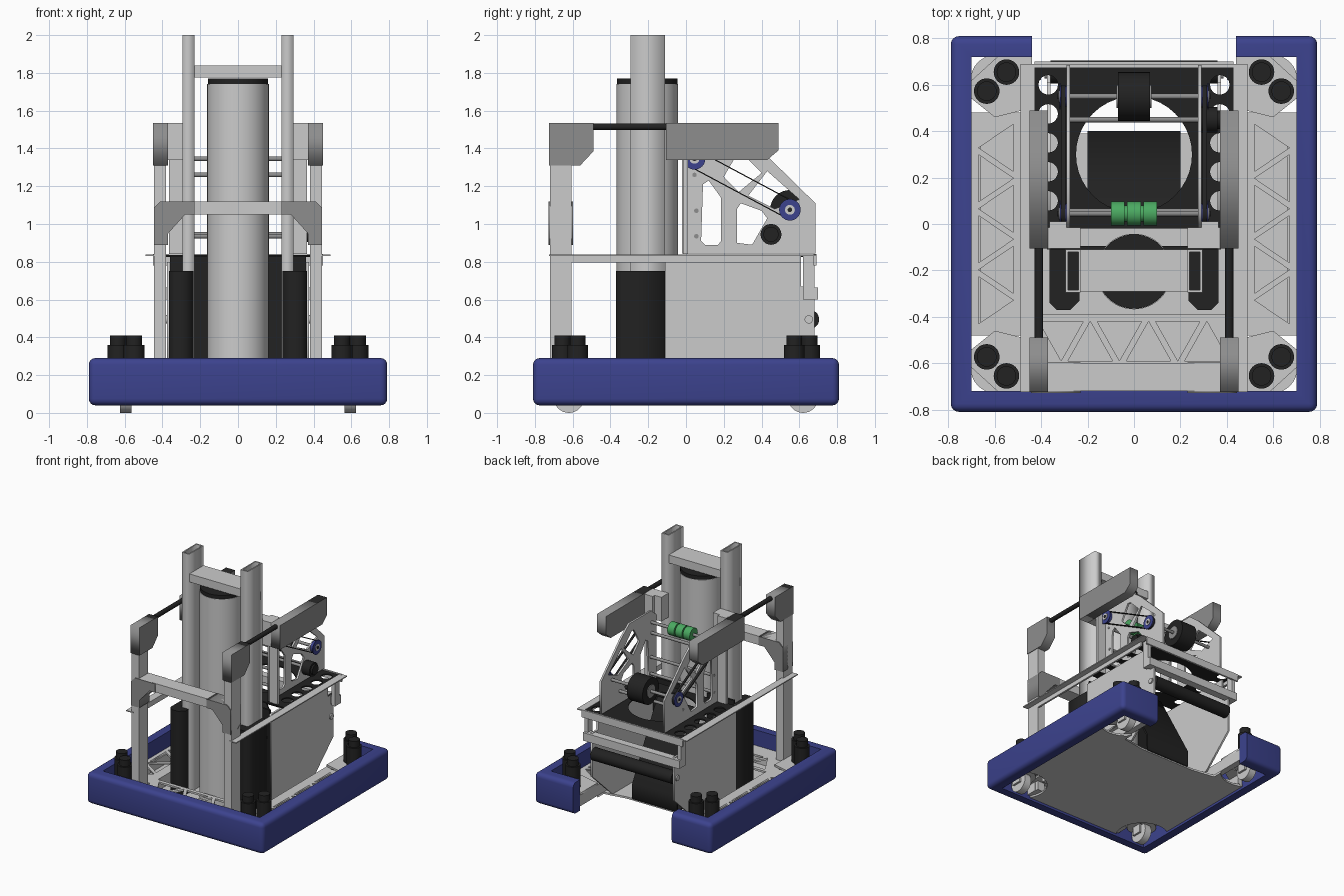
import bpy, bmesh
from math import cos, sin, pi, atan2, hypot, radians
from mathutils import Vector, Matrix

if "Cube" in bpy.data.objects:
    bpy.data.objects.remove(bpy.data.objects["Cube"])

def mat(name, c):
    m = bpy.data.materials.new(name)
    m.diffuse_color = (*c, 1)
    m.use_nodes = True
    m.node_tree.nodes["Principled BSDF"].inputs["Base Color"].default_value = m.diffuse_color
    return m

BLUE = mat("blue", (.045, .055, .27))
BLACK = mat("black", (.016, .016, .016))
GREEN = mat("green", (.07, .4, .12))
DARK = mat("dark_grey", (.27, .27, .27))

def add(name, me, m=None, smooth=False):
    ob = bpy.data.objects.new(name, me)
    bpy.context.collection.objects.link(ob)
    if m:
        me.materials.append(m)
    if smooth:
        me.shade_smooth()
        me.set_sharp_from_angle(angle=radians(35))
    return ob

def box(name, x0, x1, y0, y1, z0, z1, m=None):
    bm = bmesh.new()
    bmesh.ops.create_cube(bm, size=1)
    bmesh.ops.scale(bm, vec=(abs(x1 - x0), abs(y1 - y0), abs(z1 - z0)), verts=bm.verts)
    bmesh.ops.translate(bm, vec=((x0 + x1) / 2, (y0 + y1) / 2, (z0 + z1) / 2), verts=bm.verts)
    me = bpy.data.meshes.new(name)
    bm.to_mesh(me)
    return add(name, me, m)

# thin plate: outline plus holes, extruded along the axis from a to b
def plate(name, loops, axis, a, b, m=None):
    a, b = sorted((a, b))
    cu = bpy.data.curves.new(name, 'CURVE')
    cu.dimensions, cu.fill_mode, cu.extrude = '2D', 'BOTH', (b - a) / 2
    for pts in loops:
        sp = cu.splines.new('POLY')
        sp.points.add(len(pts) - 1)
        for p, q in zip(sp.points, pts):
            p.co = (q[0], q[1], 0, 1)
        sp.use_cyclic_u = True
    tmp = bpy.data.objects.new("tmp", cu)
    bpy.context.collection.objects.link(tmp)
    dg = bpy.context.evaluated_depsgraph_get()
    me = bpy.data.meshes.new_from_object(tmp.evaluated_get(dg))
    bpy.data.objects.remove(tmp)
    bm = bmesh.new()
    bm.from_mesh(me)
    bmesh.ops.remove_doubles(bm, verts=bm.verts, dist=1e-5)
    c = (a + b) / 2
    for v in bm.verts:
        u, w, d = v.co
        v.co = {'x': (c + d, u, w), 'y': (u, c - d, w), 'z': (u, w, c + d)}[axis]
    bmesh.ops.recalc_face_normals(bm, faces=bm.faces)
    bm.to_mesh(me)
    me.name = name
    me.materials.clear()
    return add(name, me, m)

def cyl(name, r, p, q, m=None, n=32):
    p, q = Vector(p), Vector(q)
    bm = bmesh.new()
    bmesh.ops.create_cone(bm, cap_ends=True, segments=n, radius1=r, radius2=r, depth=(q - p).length)
    rot = Vector((0, 0, 1)).rotation_difference(q - p).to_matrix().to_4x4()
    bmesh.ops.transform(bm, matrix=Matrix.Translation((p + q) / 2) @ rot, verts=bm.verts)
    me = bpy.data.meshes.new(name)
    bm.to_mesh(me)
    return add(name, me, m, True)

def arc(cx, cy, r, a0, a1, n=12):
    return [(cx + r * cos(a0 + (a1 - a0) * i / n), cy + r * sin(a0 + (a1 - a0) * i / n)) for i in range(n + 1)]

def circle(cx, cy, r, n=32):
    return arc(cx, cy, r, 0, 2 * pi * (n - 1) / n, n - 1)

def rect(u0, u1, v0, v1):
    return [(u0, v0), (u1, v0), (u1, v1), (u0, v1)]

# alternating triangular pockets along u
def zigzag(u0, u1, v0, v1, n, swap=False):
    d, out = (u1 - u0) / (n + 1), []
    for i in range(n):
        a, b = (v0, v1) if i % 2 else (v1, v0)
        s = u0 + d * i
        t = [(s + .03, a), (s + 2 * d - .03, a), (s + d, b)]
        out.append([(q, p) for p, q in t] if swap else t)
    return out

# bumper with rounded outer edges
half = [(.79, -.81), (.79, .81), (.44, .81), (.44, .72), (.7, .72), (.7, -.72)]
bump = plate("bumper", [half + [(-x, y) for x, y in reversed(half)]], 'z', .04, .29, BLUE)
bm = bmesh.new()
bm.from_mesh(bump.data)
bmesh.ops.dissolve_limit(bm, angle_limit=.02, verts=bm.verts, edges=bm.edges)
out = lambda v: abs(v.co.x) > .78 or abs(v.co.y) > .8
es = [e for e in bm.edges if out(e.verts[0]) and out(e.verts[1])
      and not all(abs(v.co.x) < .5 for v in e.verts) and e.calc_face_angle(0) > .5]
bmesh.ops.bevel(bm, geom=es, offset=.035, segments=4, profile=.5, affect='EDGES')
bm.to_mesh(bump.data)
bump.data.shade_smooth()
bump.data.set_sharp_from_angle(angle=radians(35))

# belly pan with wheel cutouts and intake notch
k = .2
a1 = atan2(.173, .1)
right = (arc(.6, -.62, k, pi + atan2(.1, .173), a1 - 2 * pi + 2 * pi, 14)
         + arc(.6, .62, k, -a1, -pi + atan2(.12, .16), 10) + [(.44, .42), (.25, .39)])
plate("belly_pan", [right + [(-x, y) for x, y in reversed(right)]], 'z', .06, .075)

# frame plates and rails
plate("front_truss", [rect(-.48, .48, -.72, -.39)] + zigzag(-.44, .44, -.59, -.42, 6), 'z', .15, .165)
box("front_rail", -.45, .45, -.72, -.63, .075, .15)
for s in (-1, 1):
    sx = lambda pts: [(s * x, y) for x, y in pts]
    plate("side_truss", [rect(s * .49, s * .7, -.48, .48)] + zigzag(-.46, .46, s * .52, s * .67, 6, True), 'z', .15, .165)
    box("outer_rail", s * .66, s * .7, -.44, .44, .075, .15)
    box("inner_rail", s * .44, s * .49, -.5, .72, .075, .165)
    # drive modules
    for t in (-1, 1):
        plate("module_plate", [[(s * x, t * y) for x, y in
              [(.44, .72), (.59, .72), (.7, .62), (.7, .54), (.6, .46), (.44, .5)]]], 'z', .165, .18)
        for mx, my in ((.55, .655), (.635, .573)):
            cyl("drive_motor", .055, (s * mx, t * my, .18), (s * mx, t * my, .36), BLACK)
            cyl("motor_cap", .042, (s * mx, t * my, .36), (s * mx, t * my, .41), BLACK)
        cyl("module_housing", .11, (s * .595, t * .62, .13), (s * .595, t * .62, .165))
        cyl("wheel", .08, (s * .565, t * .62, .08), (s * .625, t * .62, .08))
        for d in (-.045, .045):
            box("wheel_fork", s * .595 + d - .008, s * .595 + d + .008, t * .62 - .04, t * .62 + .04, .06, .14)

# central tube and tower
cyl("main_tube", .163, (0, -.205, .075), (0, -.205, 1.74), None, 48)
cyl("tube_cap", .16, (0, -.205, 1.74), (0, -.205, 1.77), BLACK, 48)
box("tower_crossbeam", -.23, .23, -.29, -.11, 1.775, 1.84)
box("hopper_front_wall", -.36, .36, -.11, -.095, .075, .83, BLACK)
box("front_beam", -.38, .38, -.72, -.6, 1.05, 1.12)
for s in (-1, 1):
    plate("tower_post", [rect(s * .23, s * .295, -.295, -.11), rect(s * .24, s * .285, -.285, -.12)], 'z', .075, 2)
    plate("battery_box", [[(s * x, y) for x, y in
          [(.235, -.11), (.365, -.11), (.365, -.34), (.335, -.37), (.275, -.37), (.235, -.33)]]], 'z', .075, .75, BLACK)
    # climbing arms and front posts
    box("front_post", s * .38, s * .445, -.72, -.605, .075, 1.32)
    plate("front_gusset", [[(-.725, 1.31), (-.56, 1.31), (-.49, 1.385), (-.49, 1.535), (-.725, 1.535)]],
          'x', s * .37, s * .45, DARK)
    plate("arch_gusset", [[(s * x, z) for x, z in [(.445, .89), (.445, 1.085), (.41, 1.12), (.23, 1.12),
          (.23, 1.05), (.28, 1.05), (.37, .95), (.37, .89)]]], 'y', -.728, -.597, DARK)
    cyl("arm_rod", .018, (s * .41, -.5, 1.515), (s * .41, -.1, 1.515), BLACK)
    plate("rear_arm", [[(-.105, 1.34), (.43, 1.34), (.49, 1.39), (.49, 1.535), (-.105, 1.535)]],
          'x', s * .37, s * .45, DARK)
    box("arm_bracket", s * .23, s * .37, -.105, -.015, 1.34, 1.535)
    box("arm_support", s * .29, s * .365, -.015, .01, .84, 1.535)
    # hopper sides and shelf rails
    plate("hopper_side", [[(-.11, .08), (.42, .08), (.68, .32), (.68, .67), (.61, .67), (.61, .8), (-.11, .8)]],
          'x', s * .36, s * .375)
    box("shelf_flange", s * .43, s * .49, -.725, .69, .83, .838)
    box("shelf_rail", s * .43, s * .445, -.61, .61, .795, .83)
    box("bar_bracket", s * .4, s * .43, .62, .68, .6, .83)
    # launcher side truss
    plate("launcher_side", [[(-.02, .845), (.685, .845), (.685, 1.11), (.43, 1.36), (.33, 1.44), (.05, 1.44), (-.02, 1.38)],
          [(.08, .91), (.1, .89), (.17, .89), (.185, .91), (.185, 1.14), (.12, 1.23), (.09, 1.21)],
          [(.27, .9), (.35, .89), (.43, 1.03), (.4, 1.07), (.29, 1.11), (.27, 1.08)],
          [(.2, 1.25), (.28, 1.17), (.4, 1.27), (.3, 1.37), (.27, 1.37)],
          [(.33, 1.15), (.47, 1.08), (.6, 1.13), (.43, 1.28)]], 'x', s * .275, s * .29)
    # belt drive
    p, q, r = (.045, 1.345), (.55, 1.075), .05
    g = atan2(q[1] - p[1], q[0] - p[0])
    loop = lambda r: arc(*p, r, g + pi / 2, g + 3 * pi / 2) + arc(*q, r, g - pi / 2, g + pi / 2)
    plate("belt", [loop(.05), loop(.044)], 'x', s * .296, s * .314, BLACK)
    for y, z in (p, q):
        cyl("pulley", .044, (s * .29, y, z), (s * .316, y, z), BLUE)
        cyl("pulley_flange", .057, (s * .316, y, z), (s * .322, y, z), BLUE)
        cyl("pulley_hub", .026, (s * .322, y, z), (s * .326, y, z))
        cyl("pulley_shaft", .012, (s * .326, y, z), (s * .33, y, z), BLACK)

# launcher shafts, rollers and motor
for y, z in ((.045, 1.345), (.045, 1.26), (.055, 1.07), (.055, .935), (.55, 1.075), (.45, .945)):
    cyl("cross_shaft", .012, (-.292, y, z), (.292, y, z), DARK, 16)
for x in (-.07, 0, .07):
    cyl("green_roller", .052, (x - .03, .045, 1.345), (x + .03, .045, 1.345), GREEN)
cyl("green_hub", .035, (-.1, .045, 1.345), (.1, .045, 1.345), GREEN)
cyl("launcher_wheel", .105, (-.07, .55, 1.075), (.07, .55, 1.075), BLACK)
for s in (-1, 1):
    cyl("wheel_hub", .05, (s * .07, .55, 1.075), (s * .075, .55, 1.075), DARK)
cyl("launcher_motor", .055, (.29, .45, .945), (.36, .45, .945), BLACK)
cyl("launcher_motor_cap", .04, (.36, .45, .945), (.375, .45, .945), BLACK)

# black shelf with ball opening and lightening holes
holes = [circle(s * .37, .1 + .125 * i, .042, 20) for s in (-1, 1) for i in range(5)]
plate("shelf", [rect(-.43, .43, -.02, .685), circle(0, .3, .25, 40)] + holes, 'z', .825, .835, BLACK)

# intake ramp, roller and rear bar
plate("intake_ramp", [[(.39, .07), (.4, .08), (.4, .2), (.08, .78), (.07, .78), (.385, .2)]], 'x', -.2, .2, BLACK)
box("ramp_floor", -.2, .2, .05, .39, .076, .085, BLACK)
cyl("intake_roller", .05, (-.36, .655, .495), (.36, .655, .495), BLACK)
for s in (-1, 1):
    cyl("roller_bearing", .022, (s * .36, .65, .495), (s * .385, .65, .495))
box("rear_bar", -.43, .43, .64, .7, .6, .665)
box("shelf_edge", -.45, .45, .675, .69, .78, .84)
